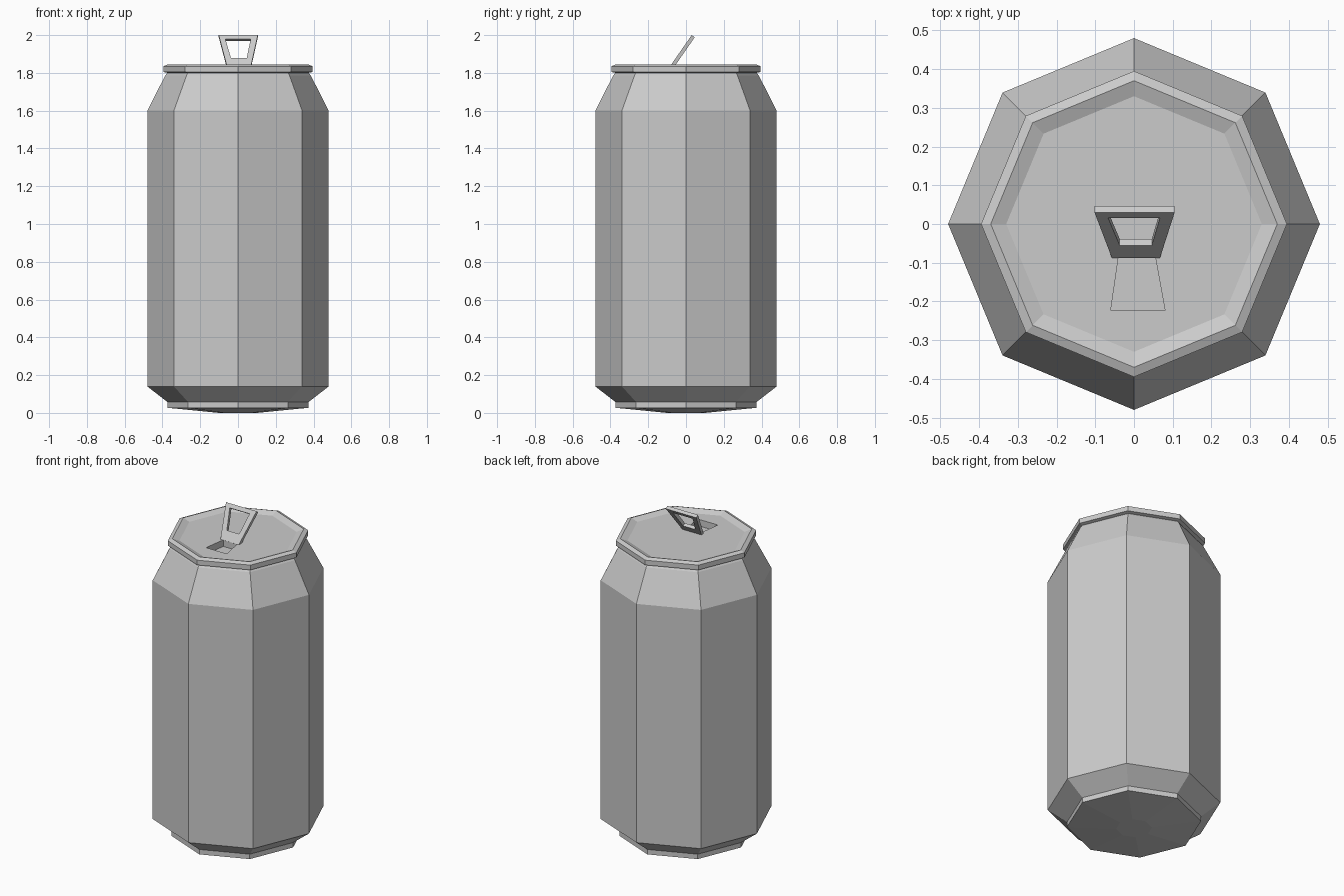
import bpy
from math import cos, sin, pi
from mathutils import Vector

if "Cube" in bpy.data.objects:
    bpy.data.objects.remove(bpy.data.objects["Cube"])

SIDES = 8


def make(name, verts, faces):
    mesh = bpy.data.meshes.new(name)
    mesh.from_pydata(verts, [], faces)
    mesh.update()
    obj = bpy.data.objects.new(name, mesh)
    bpy.context.collection.objects.link(obj)
    return obj


def strip(a, b, n):
    """Quads joining two n-sided loops that start at indices a and b."""
    return [(a + i, a + (i + 1) % n, b + (i + 1) % n, b + i) for i in range(n)]


# Can body: octagonal profile (radius, height) from base to recessed lid
profile = [(0.10, 0.0), (0.373, 0.027), (0.373, 0.057), (0.48, 0.14),
           (0.48, 1.60), (0.385, 1.787), (0.374, 1.80), (0.395, 1.805),
           (0.395, 1.835), (0.37, 1.845), (0.33, 1.83)]
verts = [(r * cos(2 * pi * i / SIDES), r * sin(2 * pi * i / SIDES), z)
         for r, z in profile for i in range(SIDES)]
faces = [f for k in range(len(profile) - 1)
         for f in strip(k * SIDES, (k + 1) * SIDES, SIDES)]
faces.append(tuple(reversed(range(SIDES))))
faces.append(tuple(range(len(verts) - SIDES, len(verts))))
can = make("can_body", verts, faces)

# Mouth opening: tapered pocket cut into the lid
mouth = [(-0.06, -0.223), (0.08, -0.223), (0.055, -0.085), (-0.04, -0.085)]
cutter = make("mouth_cutter",
              [(x, y, z) for z in (1.79, 1.90) for x, y in mouth],
              strip(0, 4, 4) + [(3, 2, 1, 0), (4, 5, 6, 7)])
cutter.hide_render = True
cutter.hide_viewport = True
cut = can.modifiers.new("mouth", 'BOOLEAN')
cut.operation = 'DIFFERENCE'
cut.solver = 'EXACT'
cut.object = cutter

# Pull tab: tapered frame leaning back, (x, fraction along its length)
outer = [(-0.057, 0.0), (0.067, 0.0), (0.105, 1.0), (-0.102, 1.0)]
inner = [(-0.037, 0.28), (0.046, 0.28), (0.067, 0.88), (-0.067, 0.88)]
foot, tip = Vector((0, -0.088, 1.83)), Vector((0, 0.03, 2.0))
along = tip - foot
back = Vector((0, along.z, -along.y)).normalized() * 0.02
tab_verts = [foot + along * t + Vector((x, 0, 0)) + back * side
             for side in (0, 1) for x, t in outer + inner]
tab_faces = strip(0, 4, 4) + strip(12, 8, 4) + strip(8, 0, 4) + strip(4, 12, 4)
make("pull_tab", tab_verts, tab_faces)
